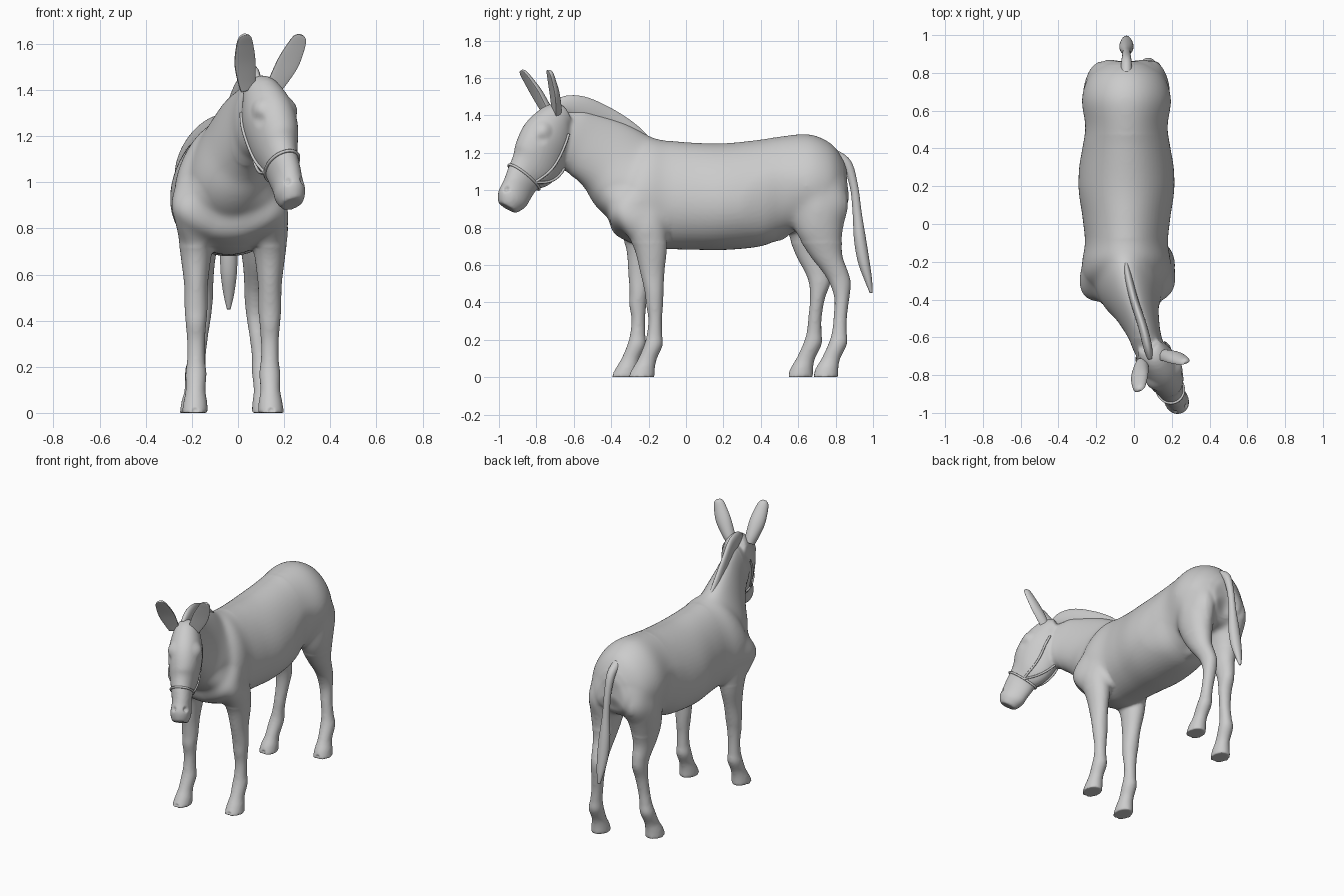
import bpy, bmesh, math
from mathutils import Vector

if "Cube" in bpy.data.objects:
    bpy.data.objects.remove(bpy.data.objects["Cube"])

CX = -0.04   # body midline
N = 56       # points round each cross-section
Y, Z = Vector((0, 1, 0)), Vector((0, 0, 1))


def spline(pts, sub=6):
    """Catmull-Rom through tuples of any length."""
    out = []
    for i in range(len(pts) - 1):
        a, b, c, d = pts[max(i - 1, 0)], pts[i], pts[i + 1], pts[min(i + 2, len(pts) - 1)]
        for s in range(sub):
            t = s / sub
            out.append([0.5 * (2 * q + (r - p) * t + (2 * p - 5 * q + 4 * r - w) * t * t
                               + (3 * q - p - 3 * r + w) * t ** 3) for p, q, r, w in zip(a, b, c, d)])
    return out + [list(pts[-1])]


def loft(name, sections, ref, axis=None, egg=0.0, cup=None):
    """Skin of oval sections (x, y, z, half width, half height)."""
    secs = spline(sections)
    bm, rings = bmesh.new(), []
    for i, s in enumerate(secs):
        t = axis or Vector(secs[min(i + 1, len(secs) - 1)][:3]) - Vector(secs[max(i - 1, 0)][:3])
        t = t.normalized()
        up = (ref - t * ref.dot(t)).normalized()
        side = t.cross(up)
        ring = []
        for k in range(N):
            a = 2 * math.pi * k / N
            h = math.sin(a)
            v = h * cup if cup is not None and h > 0 else h
            ring.append(Vector(s[:3]) + side * s[3] * math.cos(a) * (1 - egg * h) + up * s[4] * v)
        rings.append(ring)
    vs = [[bm.verts.new(p) for p in r] for r in rings]
    for a, b in zip(vs, vs[1:]):
        for k in range(N):
            bm.faces.new((a[k], a[(k + 1) % N], b[(k + 1) % N], b[k]))
    bm.faces.new(vs[0])
    bm.faces.new(vs[-1])
    bmesh.ops.recalc_face_normals(bm, faces=bm.faces)
    me = bpy.data.meshes.new(name)
    bm.to_mesh(me)
    bm.free()
    ob = bpy.data.objects.new(name, me)
    bpy.context.collection.objects.link(ob)
    me.shade_smooth()
    return ob, rings


def strap(name, pts, closed=False, r=0.007):
    cu = bpy.data.curves.new(name, 'CURVE')
    cu.dimensions, cu.bevel_depth, cu.bevel_resolution = '3D', r, 2
    sp = cu.splines.new('POLY')
    sp.points.add(len(pts) - 1)
    for p, co in zip(sp.points, pts):
        p.co = (*co, 1)
    sp.use_cyclic_u = closed
    bpy.context.collection.objects.link(bpy.data.objects.new(name, cu))


# Trunk
trunk = [(-.41, .89, .08, .07), (-.38, .892, .17, .13), (-.29, .955, .23, .24), (-.2, .98, .234, .292),
         (-.1, .975, .218, .29), (.03, .968, .23, .286), (.2, .965, .252, .285), (.4, .985, .24, .285),
         (.52, 1.02, .226, .27), (.66, 1.055, .236, .245), (.77, 1.045, .205, .21), (.83, 1.02, .15, .165),
         (.86, 1.0, .09, .11)]
body, _ = loft("donkey_body", [(CX, *s) for s in [(y, z, rx, rz) for y, z, rx, rz in trunk]], Z, Y, 0.13)
parts = [body]

# Neck, turned towards +x
parts.append(loft("neck", [(CX, -.12, .98, .18, .24), (-.03, -.28, 1.06, .18, .25), (.0, -.41, 1.17, .125, .215),
                           (.045, -.55, 1.25, .088, .18), (.07, -.63, 1.28, .08, .165),
                           (.09, -.69, 1.31, .07, .12)], Z, None, 0.22)[0])

# Head
head, hr = loft("head", [(.075, -.64, 1.39, .06, .07), (.10, -.69, 1.36, .085, .115), (.13, -.745, 1.27, .105, .15),
                         (.16, -.80, 1.15, .092, .145), (.188, -.865, 1.07, .068, .105), (.21, -.903, 1.0, .06, .092),
                         (.224, -.932, .948, .064, .086), (.235, -.955, .905, .048, .056)], Z, None, -0.08)
parts.append(head)

# Legs: (offset from midline, y, z, half width, half depth); -x legs step forward
fore = [(.13, -.25, .98, .07, .12), (.155, -.225, .82, .085, .12), (.16, -.19, .69, .068, .088),
        (.16, -.18, .56, .052, .065), (.16, -.17, .45, .05, .05), (.16, -.168, .39, .045, .046),
        (.16, -.165, .31, .039, .037), (.16, -.168, .23, .039, .041), (.16, -.175, .17, .046, .05),
        (.162, -.205, .10, .043, .05), (.163, -.225, .05, .051, .059), (.165, -.24, 0, .057, .073)]
hind = [(.10, .68, 1.08, .11, .15), (.12, .70, .92, .11, .155), (.128, .71, .79, .092, .13),
        (.125, .745, .66, .066, .09), (.118, .80, .56, .051, .068), (.115, .825, .50, .047, .057),
        (.118, .833, .42, .042, .04), (.128, .825, .32, .037, .036), (.138, .82, .24, .038, .04),
        (.145, .812, .18, .045, .05), (.15, .775, .10, .042, .05), (.154, .755, .05, .051, .06),
        (.156, .745, 0, .057, .07)]
toes = []
for name, secs, mid, step in (("front_leg", fore, -.022, -.09), ("hind_leg", hind, CX, -.135)):
    for s in (1, -1):
        pts = [(mid + s * x, y + (step * max(0, min(1, (.95 - z) / .55)) if s < 0 else 0), z, rx, ry)
               for x, y, z, rx, ry in secs]
        parts.append(loft(name, pts, Y, -Z)[0])
        toes.append(Vector(pts[-1][:3]) - Y * (secs[-1][4]))

# Sheath under the belly
parts.append(loft("sheath", [(CX, .40, .76, .02, .02), (CX, .46, .76, .035, .035),
                             (CX, .51, .765, .035, .038), (CX, .55, .79, .02, .02)], Z)[0])

# Fuse everything into one skin
bpy.ops.object.select_all(action='DESELECT')
for p in parts:
    p.select_set(True)
bpy.context.view_layer.objects.active = body
bpy.ops.object.join()
rm = body.modifiers.new("fuse", 'REMESH')
rm.mode, rm.voxel_size, rm.use_smooth_shade = 'VOXEL', 0.009, True
sm = body.modifiers.new("soften", 'SMOOTH')
sm.factor, sm.iterations = 0.5, 8
for m in ("fuse", "soften"):
    bpy.ops.object.modifier_apply(modifier=m)

# Blend the neck, shoulder and thigh joints more strongly
joints = body.vertex_groups.new(name="joints")
joints.add([v.index for v in body.data.vertices
            if v.co.z > .72 and (-.6 < v.co.y < -.08 or .48 < v.co.y < .84)], 1.0, 'REPLACE')
bl = body.modifiers.new("blend", 'SMOOTH')
bl.factor, bl.iterations, bl.vertex_group = 0.5, 60, "joints"
bpy.ops.object.modifier_apply(modifier="blend")


# Sculpted details: push the skin near a point
def push(at, r, move):
    at, move = Vector(at), Vector(move)
    for v in body.data.vertices:
        d = (v.co - at).length / r
        if d < 1:
            v.co += move * (1 - d * d) ** 2


hd = Vector((.37, -.60, -.71))                       # head direction
hup = (Z - hd * Z.dot(hd)).normalized()
hs = hd.cross(hup)
for s in (1, -1):
    push(Vector((.14, -.765, 1.27)) + hs * s * .085 + hup * .075, .06, hs * s * .012 + hup * .004)    # brow
    push(Vector((.15, -.79, 1.235)) + hs * s * .085 + hup * .05, .04, hs * s * -.006)                # eye hollow
    push(Vector((.225, -.945, .965)) + hs * s * .04 + hup * .06, .022, hs * s * -.012 - hup * .01)   # nostril
    push((CX + s * .235, .5, .90), .22, (-s * .016, 0, 0))                                           # flank
    push((CX + s * .19, -.35, .88), .16, (s * .032, -.022, 0))                                       # shoulder point
    push((CX + s * .12, .84, .95), .14, (s * .01, .012, 0))                                          # buttock
push((CX, .87, .88), .12, (0, -.03, 0))                                                              # cleft under tail
for t in toes:
    push(t + Z * .012, .022, (0, .016, .004))                                                        # toe cleft
body.data.shade_smooth()

# Ears, hollow on the forward side, both facing along the turned head
for s, base, tip in ((-1, (.045, -.745, 1.40), (.03, -.885, 1.638)), (1, (.15, -.705, 1.40), (.275, -.738, 1.638))):
    b, d = Vector(base), Vector(tip) - Vector(base)
    bow = Vector((s * .006, .006, 0))
    loft("ear", [(*(b + d * f + bow * math.sin(f * math.pi)), w, h) for f, w, h in
                 ((0, .034, .04), (.2, .042, .042), (.5, .049, .038), (.78, .041, .03), (.94, .03, .024),
                  (1, .012, .012))], Vector((.4, -1, 0)), None, 0, .1)

# Mane
loft("mane", [(-.045, -.19, 1.26, .008, .014), (-.03, -.28, 1.305, .02, .045), (.0, -.40, 1.375, .022, .056),
              (.045, -.54, 1.435, .024, .062), (.07, -.64, 1.455, .024, .05), (.085, -.71, 1.44, .015, .025)], Z)

# Tail
loft("tail", [(CX, .79, 1.19, .03, .03), (CX, .86, 1.14, .027, .027), (CX, .898, 1.02, .022, .022),
              (CX, .915, .88, .024, .024), (CX, .93, .74, .036, .032), (CX, .95, .62, .036, .031),
              (CX, .975, .52, .024, .02), (CX, .99, .45, .008, .007)], Y)


# Halter straps follow the head sections
def on_head(i, k, grow=1.03):
    c = sum(hr[i], Vector()) / N
    return c + (hr[i][k % N] - c) * grow


strap("noseband", [on_head(24, k) for k in range(N)], True)
for k, d in ((0, -1), (N // 2, 1)):
    strap("cheek_strap", [on_head(i, k + d * 4) for i in range(24, 7, -1)])
    strap("jaw_strap", [on_head(i, k + d * (4 + (24 - i)), 1.05) for i in range(24, 14, -1)])
